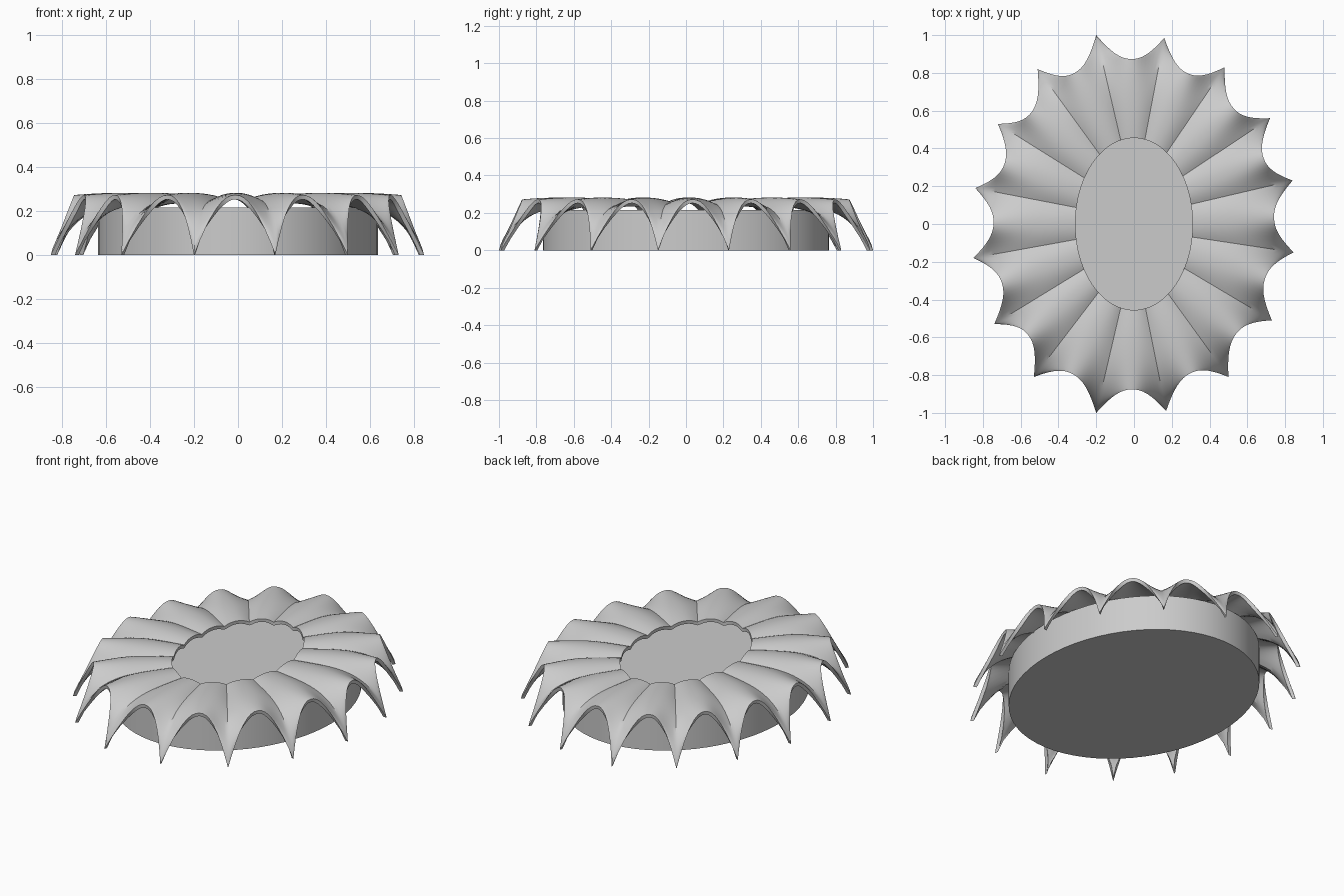
import bpy, bmesh, math
from mathutils import Vector

cube = bpy.data.objects.get("Cube")
if cube:
    bpy.data.objects.remove(cube, do_unlink=True)

grey = bpy.data.materials.new("light_grey")
grey.use_nodes = True
colour = (0.6, 0.6, 0.6, 1)
grey.diffuse_color = colour
grey.node_tree.nodes["Principled BSDF"].inputs["Base Color"].default_value = colour


def make_object(name, bm):
    bmesh.ops.recalc_face_normals(bm, faces=bm.faces)
    mesh = bpy.data.meshes.new(name)
    bm.to_mesh(mesh)
    bm.free()
    obj = bpy.data.objects.new(name, mesh)
    bpy.context.collection.objects.link(obj)
    mesh.materials.append(grey)
    bpy.ops.object.select_all(action='DESELECT')
    obj.select_set(True)
    bpy.context.view_layer.objects.active = obj
    return obj


# Oval drum under the roof
DRUM_HEIGHT = 0.215
bm = bmesh.new()
bmesh.ops.create_cone(bm, cap_ends=True, segments=64, radius1=1, radius2=1, depth=DRUM_HEIGHT)
for v in bm.verts:
    v.co = (v.co.x * 0.635, v.co.y * 0.765, v.co.z + DRUM_HEIGHT / 2)
make_object("drum", bm)
bpy.ops.object.shade_smooth_by_angle(angle=math.radians(35))

# Feet of the vaulted roof, clockwise from the back
FEET = [(-.2, 1), (.16, .985), (.48, .83), (.72, .56), (.84, .23), (.845, -.15),
        (.73, -.51), (.5, -.81), (.17, -.99), (-.2, -1), (-.53, -.81), (-.74, -.53),
        (-.85, -.18), (-.84, .19), (-.72, .53), (-.51, .82)]
ACROSS, ROWS = 16, 18


def roof_point(a, b, u, s):
    """Point on one bay: u runs -1..1 between its feet, s from the opening to the rim."""
    f = (u + 1) / 2
    rim = a.lerp(b, f) * (0.88 + 0.12 * abs(u) ** 2.2)
    angle_a = math.atan2(a.y, a.x / 0.86)
    turn = math.atan2(b.y, b.x / 0.86) - angle_a
    turn = (turn + math.pi) % math.tau - math.pi
    angle = angle_a + turn * f
    inner = Vector((0.31 * math.cos(angle), 0.455 * math.sin(angle)))
    p = inner.lerp(rim, s)
    crown = 0.272 + 0.04 * s * (1 - s)
    valley = 0.255 * max(0, 1 - s ** 4) ** 0.75
    return p.x, p.y, crown - (crown - valley) * abs(u) ** 2.2


# Ring of vaulted bays, joined along the valleys
bm = bmesh.new()
columns = []
feet = [Vector(p) for p in FEET]
for i, a in enumerate(feet):
    b = feet[(i + 1) % len(feet)]
    for k in range(ACROSS):
        u = 2 * k / ACROSS - 1
        columns.append([bm.verts.new(roof_point(a, b, u, 1 - (1 - j / ROWS) ** 1.5))
                        for j in range(ROWS + 1)])
for i, col in enumerate(columns):
    nxt = columns[(i + 1) % len(columns)]
    for j in range(ROWS):
        bm.faces.new((col[j], col[j + 1], nxt[j + 1], nxt[j]))
bm.normal_update()
if sum(f.normal.z for f in bm.faces) < 0:
    bmesh.ops.reverse_faces(bm, faces=bm.faces)

# Shell thickness below the outer surface
shell = bmesh.new()
temp = bpy.data.meshes.new("roof_surface")
bm.to_mesh(temp)
bm.free()
shell.from_mesh(temp)
bpy.data.meshes.remove(temp)
top = list(shell.faces)
under = bmesh.ops.duplicate(shell, geom=list(shell.verts) + list(shell.edges) + top)
shell.normal_update()
lower = [g for g in under["geom"] if isinstance(g, bmesh.types.BMVert)]
offsets = [(v, v.co - v.normal * 0.02) for v in lower]
for v, co in offsets:
    v.co = (co.x, co.y, max(0, co.z))
bmesh.ops.reverse_faces(shell, faces=[g for g in under["geom"] if isinstance(g, bmesh.types.BMFace)])
twin = under["vert_map"]
for e in [e for f in top for e in f.edges if e.is_boundary]:
    v, w = e.verts
    shell.faces.new((v, w, twin[w], twin[v]))
make_object("vaulted_roof", shell)
bpy.ops.object.shade_smooth_by_angle(angle=math.radians(35))
